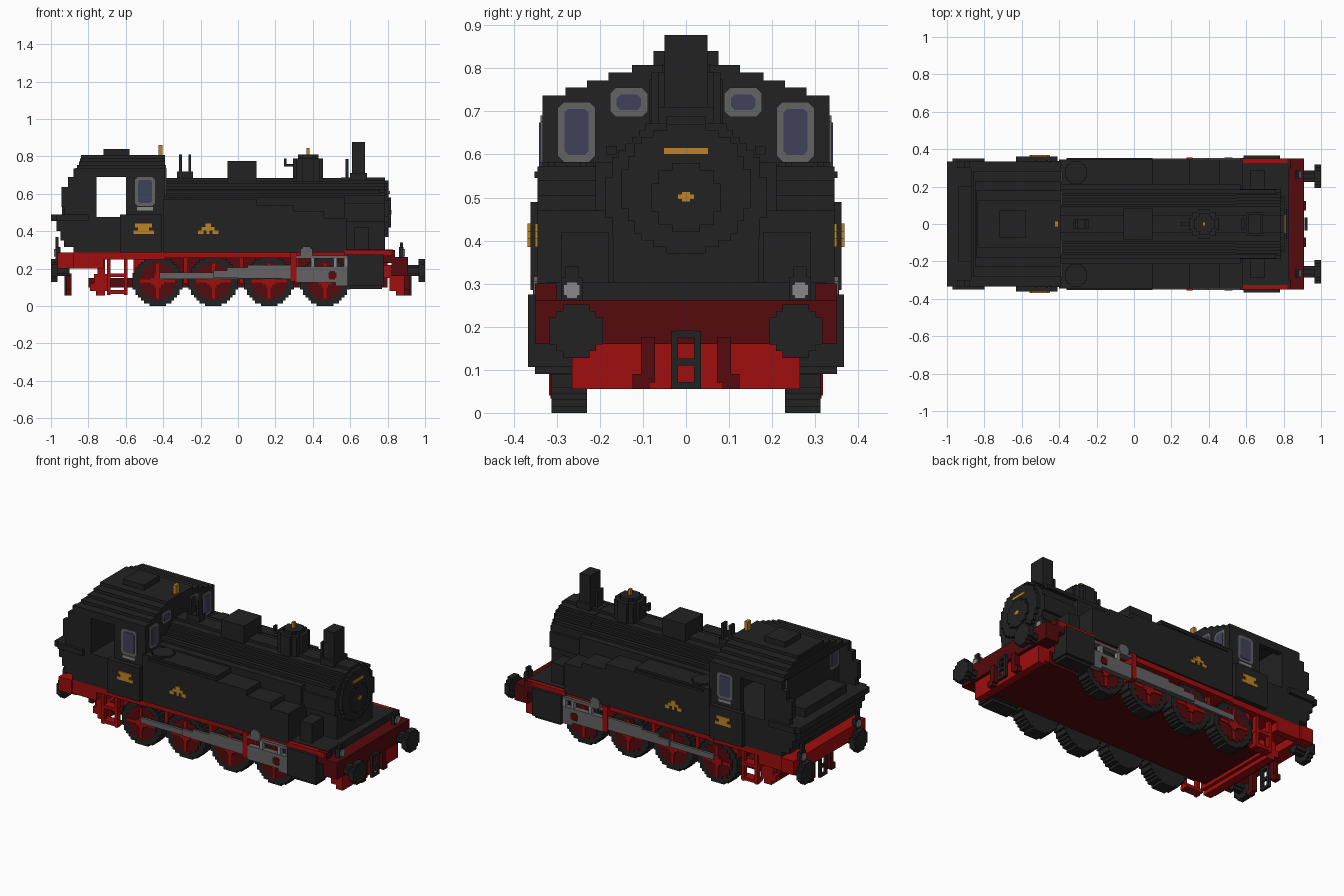
import bpy, bmesh, math

if "Cube" in bpy.data.objects:
    bpy.data.objects.remove(bpy.data.objects["Cube"])

V = 2 / 128  # block size used for stepped outlines


def material(name, rgb):
    m = bpy.data.materials.new(name)
    m.use_nodes = True
    m.diffuse_color = (*rgb, 1)
    m.node_tree.nodes["Principled BSDF"].inputs["Base Color"].default_value = (*rgb, 1)
    return m


BLACK = material("black", (0.016, 0.016, 0.016))
RED = material("bright red", (0.35, 0.004, 0.004))
DARK = material("dark red", (0.09, 0.003, 0.004))
STEEL = material("steel grey", (0.125, 0.125, 0.13))
LIGHT = material("light grey", (0.25, 0.25, 0.26))
GLASS = material("blue glass", (0.052, 0.052, 0.1))
GOLD = material("gold", (0.5, 0.23, 0.02))


def prism(name, pts, axis, a0, a1, mat, mirror=False):
    """Extrude a 2D outline along an axis; mirror adds the other side in y."""
    place = {"x": lambda u, v, a: (a, u, v),
             "y": lambda u, v, a: (u, a, v),
             "z": lambda u, v, a: (u, v, a)}[axis]
    bm = bmesh.new()
    for s in ((1, -1) if mirror else (1,)):
        rings = []
        for a in (a0, a1):
            co = [place(u, v, a) for u, v in pts]
            rings.append([bm.verts.new((x, y * s, z)) for x, y, z in co])
        lo, hi = rings
        bm.faces.new(lo)
        bm.faces.new(hi)
        for i in range(len(lo)):
            j = (i + 1) % len(lo)
            bm.faces.new((lo[i], lo[j], hi[j], hi[i]))
    bmesh.ops.recalc_face_normals(bm, faces=bm.faces)
    me = bpy.data.meshes.new(name)
    bm.to_mesh(me)
    bm.free()
    me.materials.append(mat)
    ob = bpy.data.objects.new(name, me)
    bpy.context.collection.objects.link(ob)
    return ob


def box(name, x0, x1, y0, y1, z0, z1, mat, mirror=False):
    return prism(name, [(x0, y0), (x1, y0), (x1, y1), (x0, y1)], "z", z0, z1, mat, mirror)


def disc(name, c, r, axis, a0, a1, mat, mirror=False, step=V):
    """Round shape with a blocky stepped outline."""
    n = max(2, round(r / step))
    h = r / n
    right = []
    for i in range(-n, n):
        w = max(1, round(math.sqrt(r * r - ((i + 0.5) * h) ** 2) / h)) * h
        right += [(w, i * h), (w, (i + 1) * h)]
    slim = [p for k, p in enumerate(right)
            if not (0 < k < len(right) - 1 and right[k - 1][0] == p[0] == right[k + 1][0])]
    pts = slim + [(-u, v) for u, v in reversed(slim)]
    return prism(name, [(c[0] + u, c[1] + v) for u, v in pts], axis, a0, a1, mat, mirror)


# Chassis, footplate and end beams
box("main_frame", -0.55, 0.80, -0.23, 0.23, 0.10, 0.28, DARK)
box("rear_frame_plate", -0.80, -0.55, -0.23, 0.23, 0.10, 0.15, DARK)
box("footplate", -0.42, 0.60, -0.335, 0.335, 0.257, 0.289, RED)
box("front_footplate_edge", 0.57, 0.82, 0.30, 0.35, 0.272, 0.30, RED, True)
box("rear_footplate", -0.88, -0.39, -0.333, 0.333, 0.25, 0.285, RED)
box("rear_side_skirt", -0.88, -0.72, 0.29, 0.333, 0.20, 0.26, RED, True)
box("rear_beam", -0.965, -0.88, -0.345, 0.345, 0.20, 0.285, RED)
box("front_beam", 0.82, 0.91, -0.35, 0.35, 0.16, 0.262, DARK)
box("front_deck", 0.57, 0.83, -0.325, 0.325, 0.262, 0.303, BLACK)
box("front_deck_side", 0.78, 0.84, 0.30, 0.35, 0.23, 0.30, DARK, True)
prism("front_guard", [(0.77, 0.22), (0.77, 0.15), (0.81, 0.15), (0.81, 0.08), (0.845, 0.08),
                      (0.845, 0.056), (0.89, 0.056), (0.89, 0.17), (0.86, 0.17), (0.86, 0.22)],
      "y", -0.265, 0.265, RED)
prism("rear_guard", [(-0.79, 0.12), (-0.79, 0.08), (-0.76, 0.08), (-0.76, 0.056), (-0.71, 0.056),
                     (-0.71, 0.08), (-0.69, 0.08), (-0.69, 0.17), (-0.77, 0.17), (-0.77, 0.12)],
      "y", -0.265, 0.265, RED)
box("rear_guard_post", -0.75, -0.71, 0.20, 0.265, 0.16, 0.26, RED, True)

# Cab steps and their hangers
for x in (-0.70, -0.61):
    box("step_hanger", x, x + 0.018, 0.285, 0.314, 0.06, 0.26, RED, True)
for z in (0.065, 0.155):
    box("cab_step", -0.70, -0.59, 0.26, 0.314, z, z + 0.02, RED, True)
box("cab_underframe", -0.56, -0.39, 0.23, 0.30, 0.13, 0.26, RED, True)

# Wheels: black tyre, dark red centre, bright spokes and hub
for x in (-0.43, -0.132, 0.166, 0.465):
    c = (x, 0.133)
    disc("wheel_tyre", c, 0.133, "y", 0.23, 0.312, BLACK, True)
    disc("wheel_centre", c, 0.10, "y", 0.30, 0.314, DARK, True)
    box("wheel_spoke_upright", x - 0.008, x + 0.008, 0.31, 0.318, 0.04, 0.226, RED, True)
    box("wheel_spoke_level", x - 0.093, x + 0.093, 0.31, 0.318, 0.125, 0.141, RED, True)
    disc("wheel_hub", c, 0.035, "y", 0.31, 0.322, RED, True)
for x in (-0.28, 0.017, 0.315):
    box("brake_hanger", x - 0.012, x + 0.012, 0.24, 0.29, 0.12, 0.27, RED, True)

# Cylinders, rods and valve gear
box("cylinder", 0.585, 0.78, 0.25, 0.367, 0.107, 0.275, BLACK, True)
box("cylinder_base", 0.60, 0.77, 0.26, 0.35, 0.09, 0.107, BLACK, True)
box("coupling_rod", -0.42, 0.46, 0.322, 0.337, 0.145, 0.178, STEEL, True)
prism("connecting_rod", [(-0.13, 0.15), (0.30, 0.145), (0.30, 0.22), (0.05, 0.22),
                         (0.05, 0.205), (-0.06, 0.205), (-0.06, 0.19), (-0.13, 0.19)],
      "y", 0.335, 0.35, STEEL, True)
box("motion_bracket", 0.28, 0.312, 0.25, 0.355, 0.13, 0.287, RED, True)
prism("slide_bar_lower", [(0.312, 0.125), (0.52, 0.125), (0.52, 0.107), (0.585, 0.107),
                          (0.585, 0.21), (0.312, 0.21)], "y", 0.32, 0.352, STEEL, True)
box("slide_bar_upper", 0.312, 0.59, 0.32, 0.352, 0.253, 0.27, STEEL, True)
for x in (0.39, 0.51, 0.567):
    box("slide_bar_post", x, x + 0.02, 0.325, 0.35, 0.205, 0.255, LIGHT, True)
disc("crosshead_pin", (0.505, 0.165), 0.022, "y", 0.35, 0.356, DARK, True, 0.008)
disc("reversing_link", (0.365, 0.285), 0.032, "y", 0.33, 0.354, STEEL, True, 0.012)

# Boiler, smokebox and door
disc("boiler", (0, 0.50), 0.185, "x", -0.40, 0.55, BLACK)
disc("smokebox", (0, 0.50), 0.188, "x", 0.55, 0.785, BLACK)
box("smokebox_saddle", 0.55, 0.785, -0.17, 0.17, 0.28, 0.42, BLACK)
disc("smokebox_door", (0, 0.52), 0.15, "x", 0.785, 0.805, BLACK)
disc("door_bulge", (0, 0.50), 0.08, "x", 0.805, 0.817, BLACK)
box("door_plate", 0.80, 0.812, -0.052, 0.052, 0.60, 0.616, GOLD)
box("door_handle_bar", 0.812, 0.82, -0.018, 0.018, 0.497, 0.507, GOLD)
box("door_handle_knob", 0.812, 0.821, -0.01, 0.01, 0.49, 0.514, GOLD)
box("air_pump", 0.62, 0.70, 0.18, 0.29, 0.28, 0.42, BLACK, True)
box("boiler_side_step", -0.40, 0.57, 0.15, 0.21, 0.45, 0.582, BLACK, True)
box("boiler_rail", -0.39, 0.76, 0.16, 0.185, 0.60, 0.62, BLACK, True)

# Side tanks stepping down to the front, with fillers
prism("side_tank", [(-0.40, 0.287), (0.58, 0.287), (0.58, 0.47), (0.46, 0.47), (0.46, 0.505),
                    (0.30, 0.505), (0.30, 0.54), (0.10, 0.54), (0.10, 0.572), (-0.40, 0.572)],
      "y", 0.15, 0.345, BLACK, True)
disc("tank_filler", (-0.31, 0.275), 0.06, "z", 0.57, 0.583, BLACK, True)
box("tank_rail", -0.36, 0.10, 0.345, 0.352, 0.545, 0.56, BLACK, True)

# Boiler-top fittings
box("chimney", 0.61, 0.68, -0.05, 0.05, 0.66, 0.877, BLACK)
box("chimney_base", 0.60, 0.69, -0.065, 0.065, 0.66, 0.71, BLACK)
box("feed_pole", 0.575, 0.59, -0.03, 0.03, 0.67, 0.785, BLACK)
disc("steam_dome", (0.375, 0), 0.08, "z", 0.66, 0.79, BLACK)
disc("steam_dome_cap", (0.375, 0), 0.055, "z", 0.79, 0.81, BLACK)
box("dome_valve", 0.367, 0.383, -0.01, 0.01, 0.81, 0.845, GOLD)
box("dome_lever", 0.245, 0.31, -0.012, 0.012, 0.745, 0.76, BLACK)
box("dome_lever_tip", 0.245, 0.258, -0.012, 0.012, 0.745, 0.79, BLACK)
box("sand_box", -0.055, 0.10, -0.085, 0.085, 0.66, 0.775, BLACK)
for x in (-0.315, -0.265):
    box("safety_valve", x, x + 0.015, -0.02, 0.02, 0.68, 0.81, BLACK)
box("safety_valve_base", -0.325, -0.24, -0.025, 0.025, 0.68, 0.72, BLACK)

# Cab: walls around the door openings, recessed rear wall, arched roof
box("cab_floor", -0.78, -0.40, -0.333, 0.333, 0.284, 0.475, BLACK)
box("cab_wall", -0.60, -0.39, 0.30, 0.333, 0.284, 0.735, BLACK, True)
box("cab_door_lintel", -0.80, -0.58, 0.30, 0.333, 0.69, 0.735, BLACK, True)
box("cab_front_wall", -0.42, -0.39, -0.333, 0.333, 0.284, 0.735, BLACK)
box("cab_rear_wall", -0.82, -0.757, -0.333, 0.333, 0.45, 0.735, BLACK)
box("cab_lower_panel", -0.63, -0.41, 0.333, 0.361, 0.285, 0.49, BLACK, True)
prism("coal_bunker", [(-0.757, 0.284), (-0.88, 0.284), (-0.88, 0.315), (-0.93, 0.315),
                      (-0.93, 0.35), (-0.95, 0.35), (-0.95, 0.40), (-0.97, 0.40), (-0.97, 0.455),
                      (-1.0, 0.455), (-1.0, 0.49), (-0.757, 0.49)],
      "y", -0.333, 0.333, BLACK)
box("coal_load", -0.94, -0.80, -0.20, 0.20, 0.48, 0.54, BLACK)
prism("cab_rear_wing", [(-0.80, 0.48), (-0.93, 0.48), (-0.93, 0.53), (-0.945, 0.53),
                        (-0.945, 0.635), (-0.91, 0.635), (-0.91, 0.69), (-0.88, 0.69),
                        (-0.88, 0.735), (-0.80, 0.735)], "y", 0.30, 0.333, BLACK, True)
box("bunker_trim", -0.97, -0.80, 0.333, 0.35, 0.455, 0.49, BLACK, True)
for w, z, x in ((0.333, 0.737, -0.87), (0.28, 0.755, -0.86), (0.23, 0.772, -0.85),
                (0.18, 0.79, -0.845), (0.125, 0.808, -0.84)):
    box("cab_roof_layer", x, -0.39, -w, w, 0.725, z, BLACK)
box("roof_vent", -0.72, -0.58, -0.075, 0.075, 0.80, 0.84, BLACK)
box("whistle", -0.425, -0.405, -0.016, 0.016, 0.80, 0.862, GOLD)


# Windows: chamfered grey frame with a glass pane on top
def window(name, u0, u1, v0, v1, axis, a, out):
    for part, inset, k, depth, mat in (("frame", 0, 0.014, 0.005, STEEL),
                                       ("glass", 0.016, 0.009, 0.008, GLASS)):
        p, q, r, s = u0 + inset, u1 - inset, v0 + inset, v1 - inset
        pts = [(p + k, r), (q - k, r), (q, r + k), (q, s - k),
               (q - k, s), (p + k, s), (p, s - k), (p, r + k)]
        prism(name + "_" + part, pts, axis, a, a + out * depth, mat, True)


window("side_window", -0.55, -0.445, 0.535, 0.69, "y", 0.333, 1)
box("side_window_sill", -0.54, -0.455, 0.333, 0.341, 0.511, 0.529, LIGHT, True)
window("front_outer_window", 0.21, 0.298, 0.583, 0.722, "x", -0.39, 1)
window("front_inner_window", 0.088, 0.177, 0.687, 0.755, "x", -0.39, 1)
window("rear_window", 0.205, 0.295, 0.583, 0.722, "x", -0.82, -1)

# Gold side plates and ornament
for x0, x1, z0, z1 in ((-0.56, -0.45, 0.385, 0.405), (-0.535, -0.475, 0.405, 0.42),
                       (-0.55, -0.46, 0.42, 0.44)):
    box("cab_plate", x0, x1, 0.36, 0.368, z0, z1, GOLD, True)
for x0, x1, z0, z1 in ((-0.175, -0.145, 0.41, 0.44), (-0.195, -0.125, 0.405, 0.422),
                       (-0.215, -0.185, 0.385, 0.405), (-0.135, -0.105, 0.385, 0.405),
                       (-0.168, -0.152, 0.385, 0.41)):
    box("tank_ornament", x0, x1, 0.345, 0.351, z0, z1, GOLD, True)

# Buffers, lamps and couplings at both ends
for s, end in ((1, "front"), (-1, "rear")):
    disc(end + "_buffer_head", (0.255, 0.19), 0.062, "x", s * 0.966, s * 1.0, BLACK, True)
    disc(end + "_buffer_shaft", (0.255, 0.19), 0.03, "x", s * 0.90, s * 0.97, BLACK, True)
    xa, xb = (0.86, 0.885) if s > 0 else (-0.975, -0.95)
    box(end + "_lamp", xa, xb, 0.24, 0.29, 0.24, 0.315, BLACK, True)
    xl = xb if s > 0 else xa
    disc(end + "_lamp_lens", (0.265, 0.285), 0.019, "x", xl, xl + s * 0.008, LIGHT, True, 0.007)
    xa, xb = sorted((s * 0.912, s * 0.928))
    box(end + "_coupling_link", xa, xb, 0.018, 0.035, 0.056, 0.19, BLACK, True)
    for z in (0.056, 0.11, 0.175):
        box(end + "_coupling_bar", xa, xb, -0.02, 0.02, z, z + 0.016, BLACK)
    xa, xb = sorted((s * 0.89, s * 0.92))
    box(end + "_brake_hose", xa, xb, 0.072, 0.105, 0.07, 0.175, DARK, True)
    box(end + "_hose_end", xa, xb, 0.085, 0.124, 0.056, 0.09, DARK, True)
box("front_lamp_post", 0.865, 0.882, 0.25, 0.28, 0.26, 0.34, BLACK, True)
box("rear_lamp_post", -0.975, -0.96, 0.25, 0.28, 0.25, 0.37, BLACK, True)
